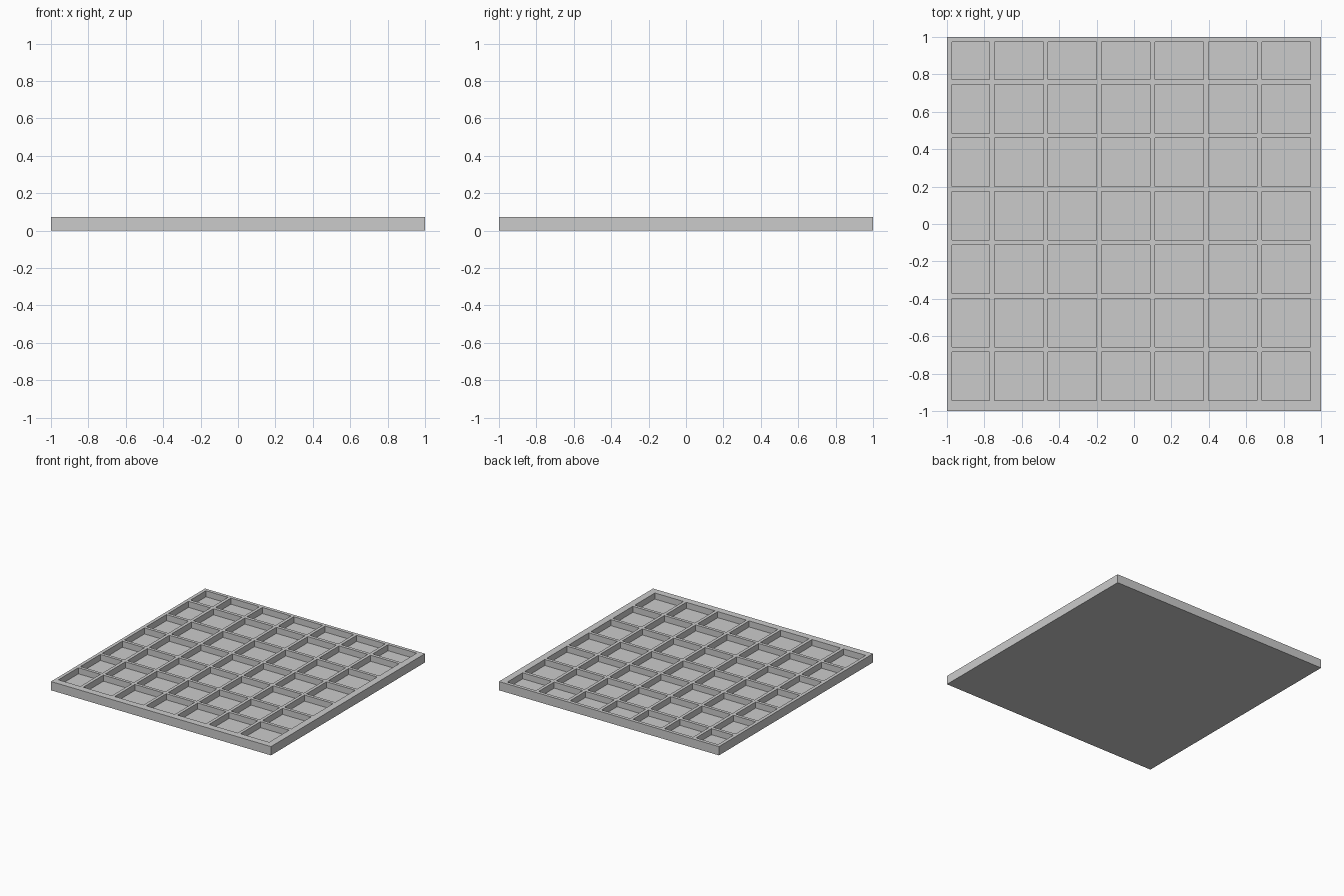
import bpy
import bmesh
from mathutils import Matrix, Vector

cube = bpy.data.objects.get("Cube")
if cube:
    bpy.data.objects.remove(cube, do_unlink=True)

SIZE = 2.0
HEIGHT = 0.072
POCKET_DEPTH = 0.05
PITCH = SIZE / 7
POCKET = 0.26

# One narrow pocket along the edge, then six equal ones
spans = [(-0.972, -0.772)]
spans += [(-0.745 + PITCH * i, -0.745 + PITCH * i + POCKET) for i in range(6)]


def inside(value):
    return any(low < value < high for low, high in spans)


# Solid slab
bm = bmesh.new()
bmesh.ops.create_cube(bm, size=1, matrix=Matrix.Translation((0, 0, HEIGHT / 2))
                      @ Matrix.Diagonal((SIZE, SIZE, HEIGHT, 1)))

# Score the pocket outlines; rows run from the back, columns from the right
for span in spans:
    for edge in span:
        for point, normal in ((Vector((edge, 0, 0)), Vector((1, 0, 0))),
                              (Vector((0, -edge, 0)), Vector((0, 1, 0)))):
            bmesh.ops.bisect_plane(bm, geom=bm.verts[:] + bm.edges[:] + bm.faces[:],
                                   plane_co=point, plane_no=normal)

# Sink every pocket floor
bm.normal_update()
floors = []
for face in bm.faces:
    centre = face.calc_center_median()
    if face.normal.z > 0.9 and inside(centre.x) and inside(-centre.y):
        floors.append(face)
sunk = bmesh.ops.extrude_discrete_faces(bm, faces=floors)["faces"]
floor_verts = list({v for f in sunk for v in f.verts})
bmesh.ops.translate(bm, verts=floor_verts, vec=(0, 0, -POCKET_DEPTH))

# Join the underside back into one face
bm.normal_update()
bmesh.ops.dissolve_faces(bm, faces=[f for f in bm.faces if f.normal.z < -0.9])
bmesh.ops.recalc_face_normals(bm, faces=bm.faces[:])

mesh = bpy.data.meshes.new("pocketed_panel")
bm.to_mesh(mesh)
bm.free()
panel = bpy.data.objects.new("pocketed_panel", mesh)
bpy.context.collection.objects.link(panel)

# Plain grey finish
grey = bpy.data.materials.new("light_grey")
grey.use_nodes = True
colour = (0.6, 0.6, 0.6, 1)
grey.diffuse_color = colour
for node in grey.node_tree.nodes:
    if node.type == "BSDF_PRINCIPLED":
        node.inputs["Base Color"].default_value = colour
mesh.materials.append(grey)
